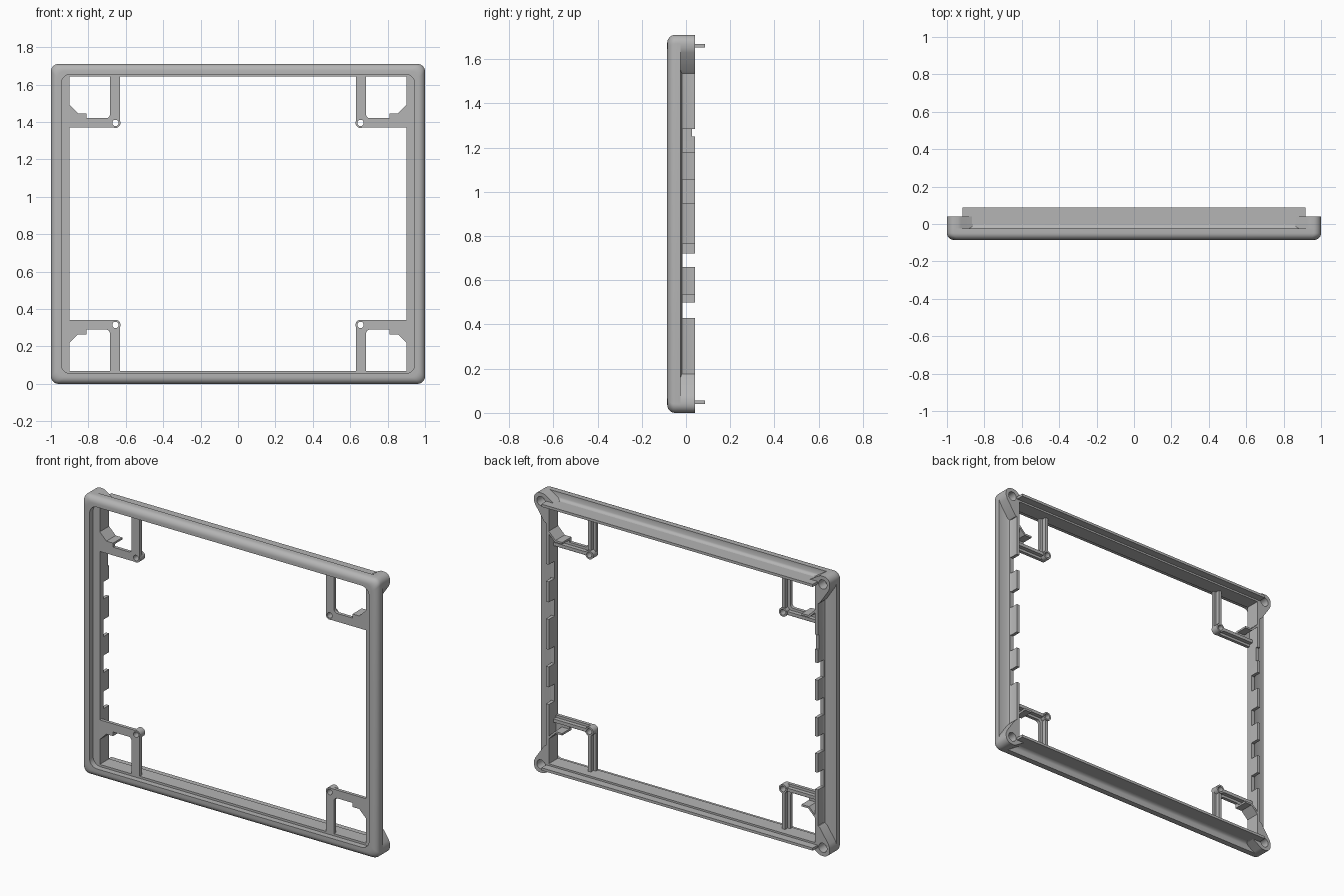
import bpy, bmesh, math

cube = bpy.data.objects.get("Cube")
if cube:
    bpy.data.objects.remove(cube, do_unlink=True)

MID = 0.855            # half height, also the height of the centre line
HALF = 1.0             # half width
BACK = 0.04            # rear plane of walls and corner posts
STEP = -0.025          # rear of the rounded rim
PLATE = -0.05          # front of the recessed plate

grey = bpy.data.materials.new("grey plastic")
grey.use_nodes = True
grey.diffuse_color = (0.46, 0.46, 0.46, 1)
grey.node_tree.nodes["Principled BSDF"].inputs["Base Color"].default_value = (0.46, 0.46, 0.46, 1)


def finish(name, bm):
    bmesh.ops.recalc_face_normals(bm, faces=bm.faces)
    mesh = bpy.data.meshes.new(name)
    bm.to_mesh(mesh)
    bm.free()
    mesh.materials.append(grey)
    obj = bpy.data.objects.new(name, mesh)
    bpy.context.collection.objects.link(obj)
    return obj


def select(obj):
    bpy.ops.object.select_all(action='DESELECT')
    obj.select_set(True)
    bpy.context.view_layer.objects.active = obj


def smooth(obj):
    select(obj)
    bpy.ops.object.shade_smooth_by_angle(angle=math.radians(35))


def add_prism(bm, pts, y0, y1):
    """Extrude an x-z outline (z measured from the centre line) along y."""
    a = [bm.verts.new((x, y0, z + MID)) for x, z in pts]
    b = [bm.verts.new((x, y1, z + MID)) for x, z in pts]
    bm.faces.new(a)
    bm.faces.new(b[::-1])
    for i in range(len(a)):
        j = (i + 1) % len(a)
        bm.faces.new((a[i], b[i], b[j], a[j]))


def prism(name, pts, y0, y1):
    bm = bmesh.new()
    add_prism(bm, pts, y0, y1)
    return finish(name, bm)


def arc(cx, cz, r, a0, a1, n):
    return [(cx + r * math.cos(math.radians(a0 + (a1 - a0) * i / n)),
             cz + r * math.sin(math.radians(a0 + (a1 - a0) * i / n))) for i in range(n + 1)]


def circle(cx, cz, r):
    return arc(cx, cz, r, 0, 360, 32)[:-1]


def rect(x0, x1, z0, z1):
    return [(x0, z0), (x1, z0), (x1, z1), (x0, z1)]


def cut(obj, cutter):
    cutter.hide_render = True
    mod = obj.modifiers.new("cut", 'BOOLEAN')
    mod.operation = 'DIFFERENCE'
    mod.solver = 'EXACT'
    mod.object = cutter
    select(obj)
    bpy.ops.object.modifier_apply(modifier=mod.name)
    bpy.data.objects.remove(cutter, do_unlink=True)


def rounded(dx, dz, r):
    w, h = HALF - dx - r, MID - dz - r
    pts = []
    for sx, sz, start in ((1, 1, 0), (-1, 1, 90), (-1, -1, 180), (1, -1, 270)):
        pts += arc(sx * w, sz * h, r, start, start + 90, 8)
    return pts


# Frame: one closed profile swept around the rounded rectangle
# rows are side inset, top inset, y, corner radius
rows = [(0, 0, STEP, 0.04)]
for i in range(7):
    t = math.radians(15 * i)
    d = 0.036 * (1 - math.cos(t))
    rows.append((d, d, PLATE + 0.001 - 0.036 * math.sin(t), 0.04))
rows += [(0.055, 0.055, -0.085, 0.05), (0.055, 0.055, PLATE, 0.05),
         (0.10, 0.068, PLATE, 0.003), (0.10, 0.068, BACK, 0.003),
         (0.08, 0.045, BACK, 0.003), (0.08, 0.045, -0.005, 0.003),
         (0.074, 0.039, -0.019, 0.01), (0.06, 0.03, STEP, 0.02)]
bm = bmesh.new()
rings = [[bm.verts.new((x, y, z + MID)) for x, z in rounded(dx, dz, r)] for dx, dz, y, r in rows]
for k, ring in enumerate(rings):
    nxt = rings[(k + 1) % len(rings)]
    for i in range(len(ring)):
        j = (i + 1) % len(ring)
        bm.faces.new((ring[i], ring[j], nxt[j], nxt[i]))
frame = finish("frame", bm)

# Notches in the side walls, spaced differently left and right
bm = bmesh.new()
for z in (0.43, 0.66, 0.95, 1.18):
    add_prism(bm, rect(0.88, 0.935, z - MID, z + 0.105 - MID), -0.015, 0.1)
for z in (0.395, 0.615, 0.835, 1.065):
    add_prism(bm, rect(-0.935, -0.88, z - MID, z + 0.105 - MID), -0.015, 0.1)
add_prism(bm, rect(-0.935, -0.88, 1.25 - MID, 1.34 - MID), 0.028, 0.1)
cut(frame, finish("notch_cutter", bm))
smooth(frame)

# Rails along the rear of the top and bottom
for side, s in (("top", 1), ("bottom", -1)):
    smooth(prism(side + "_rail", rect(-0.918, 0.918, s * 0.798, s * 0.814), 0.0, 0.087))

post = [(0.91, 0.68), (0.925, 0.68), (0.935, 0.69), (0.992, 0.775), (1.0, 0.795)]
post += arc(0.96, 0.815, 0.04, 0, 90, 8)
post += [(0.94, 0.855), (0.925, 0.85), (0.87, 0.815), (0.86, 0.812), (0.86, 0.80), (0.91, 0.80)]

bracket = [(0.92, 0.515)] + arc(0.655, 0.54, 0.025, 270, 180, 6)
bracket += [(0.63, 0.80), (0.685, 0.80)] + arc(0.705, 0.585, 0.02, 180, 270, 5)
bracket += [(0.81, 0.565), (0.81, 0.59), (0.855, 0.59), (0.90, 0.635), (0.92, 0.635)]

clip = [(0.905, 0.64), (0.855, 0.59), (0.81, 0.59), (0.81, 0.578), (0.86, 0.578), (0.91, 0.628)]

# Four corners: screw post, bracket plate, boss, ribs and clip
for side, sx in (("left", 1), ("right", -1)):
    for level, sz in (("upper", 1), ("lower", -1)):
        tag = level + "_" + side + "_"

        def flip(pts):
            return [(x * sx, z * sz) for x, z in pts]

        corner = prism(tag + "corner_post", flip(post), -0.03, BACK)
        cut(corner, prism("hole_cutter", flip(circle(0.953, 0.805, 0.028)), -0.02, 0.1))
        smooth(corner)

        plate = prism(tag + "bracket", flip(bracket), PLATE, -0.03)
        boss = prism(tag + "boss", flip(circle(0.655, 0.54, 0.027)), -0.049, 0.0)
        for part in (plate, boss):
            cut(part, prism("hole_cutter", flip(circle(0.655, 0.54, 0.017)), -0.2, 0.2))
            smooth(part)

        prism(tag + "side_rib", flip(rect(0.677, 0.91, 0.53, 0.55)), -0.035, -0.005)
        prism(tag + "upright_rib", flip(rect(0.647, 0.667, 0.562, 0.795)), -0.035, -0.005)
        prism(tag + "clip", flip(clip), -0.049, BACK)
